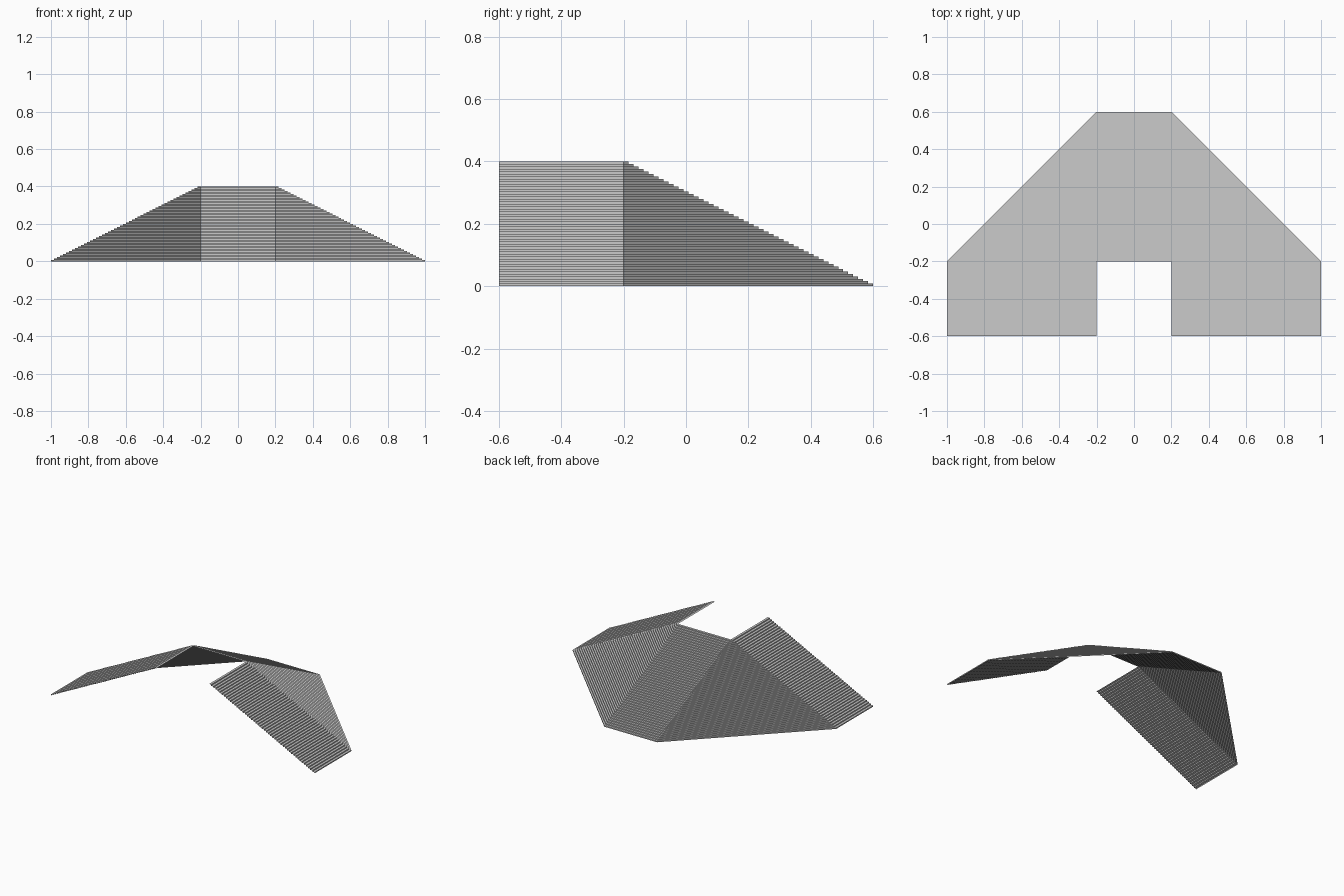
import bpy, bmesh
from mathutils import Vector

if "Cube" in bpy.data.objects:
    bpy.data.objects.remove(bpy.data.objects["Cube"])

STEPS = 50      # rows of seating
HEIGHT = 0.4


def stepped_section(name, low_a, low_b, high_a, high_b):
    """Open stair sheet between a low front edge a-b and a high rear edge a-b."""
    low_a, low_b, high_a, high_b = (Vector((*p, 0)) for p in (low_a, low_b, high_a, high_b))
    bm = bmesh.new()

    def edge(t, z):
        up = Vector((0, 0, z))
        return [bm.verts.new(low_a.lerp(high_a, t) + up),
                bm.verts.new(low_b.lerp(high_b, t) + up)]

    row = edge(0, 0)
    for i in range(STEPS):
        z = HEIGHT * (i + 1) / STEPS
        for t in (i / STEPS, (i + 1) / STEPS):      # riser, then tread
            nxt = edge(t, z)
            bm.faces.new((row[0], row[1], nxt[1], nxt[0]))
            row = nxt
    # Corner sections taper to a point at the top
    bmesh.ops.remove_doubles(bm, verts=bm.verts, dist=1e-5)
    # Treads face up, risers face outwards
    bm.normal_update()
    if sum(f.normal.z for f in bm.faces) < 0:
        bmesh.ops.reverse_faces(bm, faces=bm.faces)
    mesh = bpy.data.meshes.new(name)
    bm.to_mesh(mesh)
    bm.free()
    bpy.context.collection.objects.link(bpy.data.objects.new(name, mesh))


# Rear slope
stepped_section("rear_steps", (0.2, 0.6), (-0.2, 0.6), (0.2, -0.2), (-0.2, -0.2))

# Side wings and chamfered corners on both sides
for side, s in (("right", 1), ("left", -1)):
    stepped_section(side + "_wing_steps", (s, -0.6), (s, -0.2),
                    (s * 0.2, -0.6), (s * 0.2, -0.2))
    stepped_section(side + "_corner_steps", (s, -0.2), (s * 0.2, 0.6),
                    (s * 0.2, -0.2), (s * 0.2, -0.2))
